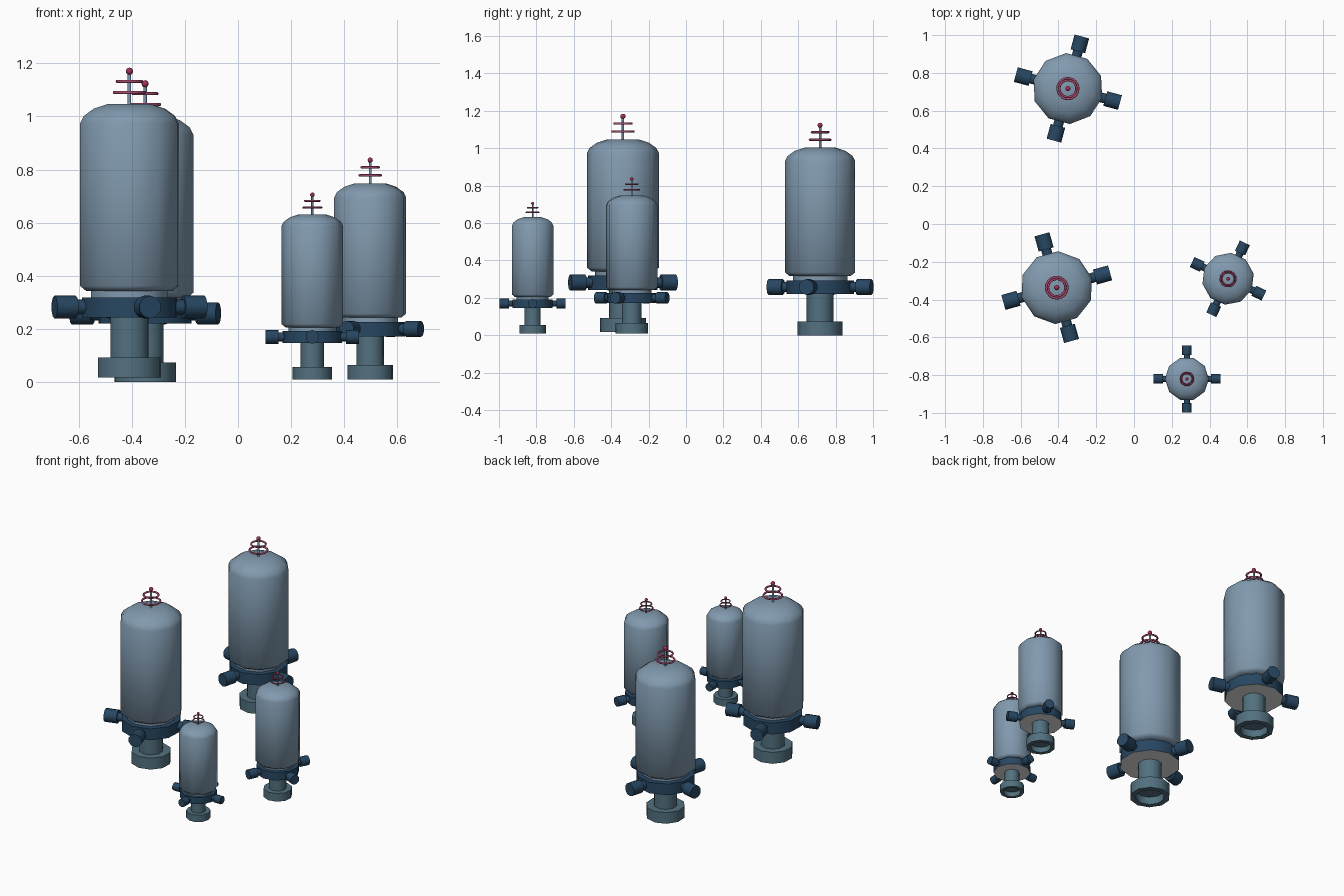
import bpy, bmesh, math
from mathutils import Matrix, Vector

if "Cube" in bpy.data.objects:
    bpy.data.objects.remove(bpy.data.objects["Cube"])


def material(name, rgb):
    m = bpy.data.materials.new(name)
    m.diffuse_color = (*rgb, 1)
    m.use_nodes = True
    m.node_tree.nodes["Principled BSDF"].inputs["Base Color"].default_value = m.diffuse_color
    return m


BODY = material("pale steel blue", (0.22, 0.325, 0.43))
DARK = material("dark navy", (0.020, 0.062, 0.120))
STEM = material("slate teal", (0.085, 0.165, 0.215))
PINK = material("raspberry pink", (0.42, 0.075, 0.17))
RED = material("crimson", (0.38, 0.03, 0.10))
GREY = material("plain light grey", (0.80, 0.80, 0.80))
SIDES = 10


def finish(bm, name, place, mats, under=False, limit=40):
    bmesh.ops.remove_doubles(bm, verts=bm.verts, dist=1e-5)
    bmesh.ops.recalc_face_normals(bm, faces=bm.faces)
    for f in bm.faces:
        f.smooth = True
        if under and f.normal.z < -0.9:      # underside gets the second colour
            f.material_index = 1
    for e in bm.edges:
        e.smooth = e.calc_face_angle(0) < math.radians(limit)
    me = bpy.data.meshes.new(name)
    bm.to_mesh(me)
    bm.free()
    for m in mats:
        me.materials.append(m)
    ob = bpy.data.objects.new(name, me)
    ob.matrix_world = place
    bpy.context.collection.objects.link(ob)
    return ob


def revolve(bm, profile, n, turn=Matrix(), closed=False):
    """Spin (radius, height) points around z, then apply turn."""
    rings = [[bm.verts.new(turn @ Vector((r * math.cos(2 * math.pi * i / n),
                                          r * math.sin(2 * math.pi * i / n), z)))
              for i in range(n)] for r, z in profile]
    pairs = list(zip(rings, rings[1:]))
    if closed:
        pairs.append((rings[-1], rings[0]))
    for a, b in pairs:
        for i in range(n):
            j = (i + 1) % n
            bm.faces.new((a[i], a[j], b[j], b[i]))


def lathe(name, profile, place, mats, n=SIDES, closed=False, under=False, limit=40):
    bm = bmesh.new()
    revolve(bm, profile, n, closed=closed)
    return finish(bm, name, place, mats, under, limit)


def pod(tag, x, y, z, size, angle):
    place = (Matrix.Translation((x, y, z)) @ Matrix.Rotation(math.radians(angle), 4, 'Z')
             @ Matrix.Scale(size, 4))
    # hollow foot with the stem above it
    lathe(tag + "_foot_and_stem",
          [(0, .05), (.088, .05), (.088, 0), (.123, 0), (.123, .076), (.074, .076),
           (.074, .25), (0, .25)], place, [STEM])
    # collar with a grey underside
    lathe(tag + "_collar", [(0, .226), (.186, .226), (.186, .302), (0, .302)],
          place, [DARK, GREY], under=True)
    # neck and domed tank
    lathe(tag + "_neck", [(0, .29), (.15, .29), (.15, .34), (0, .34)], place, [BODY])
    lathe(tag + "_tank",
          [(0, .325), (.168, .325), (.193, .345), (.193, .957), (.178, .985),
           (.14, 1.012), (.085, 1.03), (0, 1.031)], place, [BODY], limit=55)
    # four nozzles around the collar
    bm = bmesh.new()
    for k in range(4):
        turn = (Matrix.Translation((0, 0, .265)) @ Matrix.Rotation(k * math.pi / 2, 4, 'Z')
                @ Matrix.Rotation(math.pi / 2, 4, 'Y'))
        revolve(bm, [(0, .14), (.028, .14), (.028, .21), (.043, .21),
                     (.043, .293), (0, .293)], 10, turn)
    finish(bm, tag + "_nozzles", place, [DARK])
    # mast, two rings and the tip ball
    lathe(tag + "_mast", [(0, 1.02), (.007, 1.02), (.007, 1.15), (0, 1.15)],
          place, [BODY], 8, limit=62)
    for label, r, h in (("lower", .057, 1.073), ("upper", .046, 1.115)):
        ring = [(r + .006 * math.cos(a), h + .006 * math.sin(a))
                for a in (i * math.pi / 4 for i in range(8))]
        lathe(f"{tag}_{label}_ring", ring, place, [PINK], 20, closed=True, limit=62)
    ball = [(.014 * math.sin(i * math.pi / 6), 1.153 - .014 * math.cos(i * math.pi / 6))
            for i in range(7)]
    lathe(tag + "_tip", ball, place, [RED], 10, limit=62)


pod("large_front", -.409, -.337, .017, 1.0, 15.5)
pod("large_back", -.35, .717, 0, .974, -15)
pod("medium", .498, -.29, .01, .716, -25)
pod("small", .28, -.82, .01, .603, 0)
